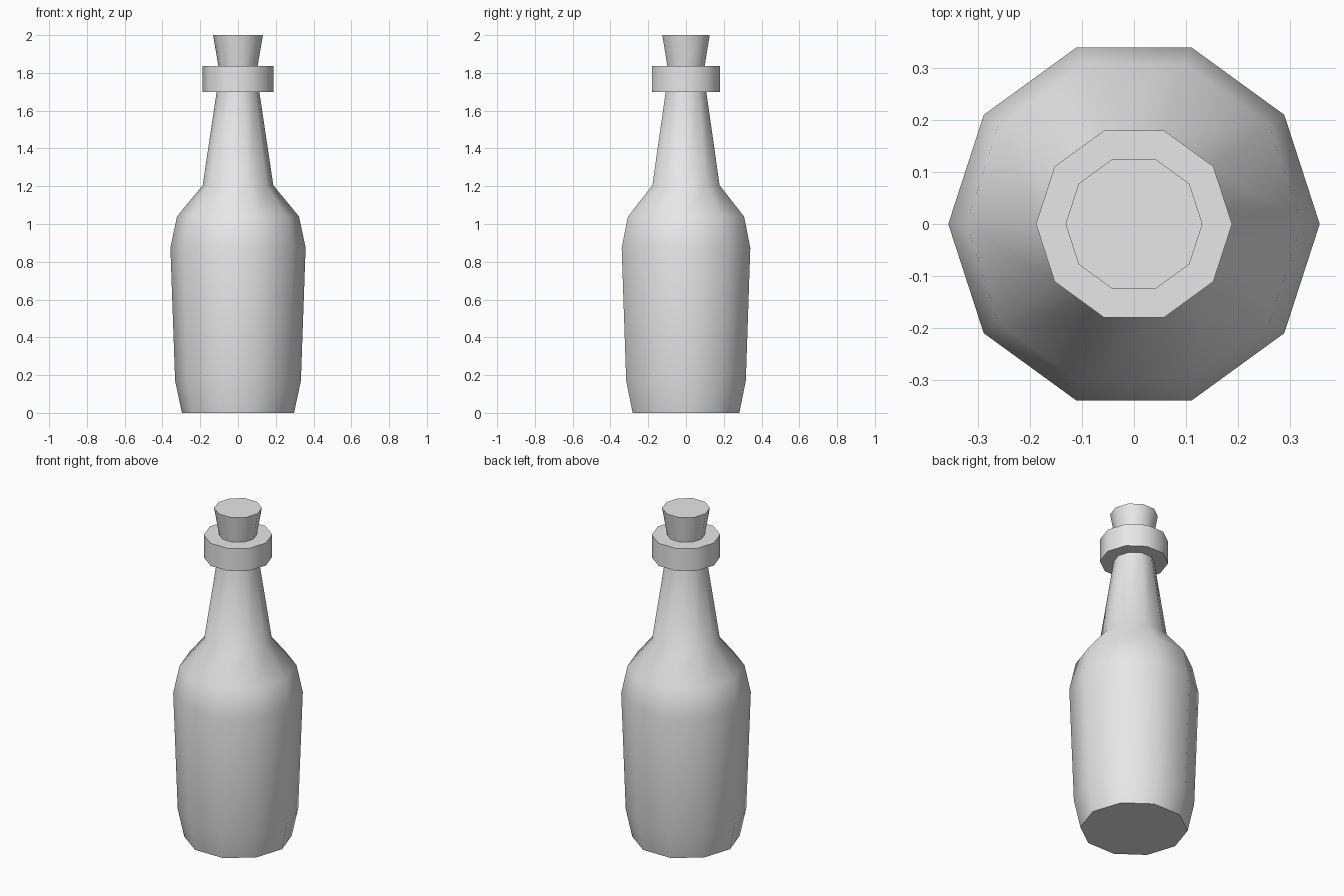
import bpy
import bmesh
from math import cos, sin, pi, radians

SIDES = 10

cube = bpy.data.objects.get("Cube")
if cube:
    bpy.data.objects.remove(cube, do_unlink=True)


def make_material(name, colour):
    mat = bpy.data.materials.new(name)
    mat.use_nodes = True
    mat.diffuse_color = colour
    mat.node_tree.nodes["Principled BSDF"].inputs["Base Color"].default_value = colour
    return mat


def lathe(name, profile, mat):
    """Turn a (radius, height) profile into a closed ten-sided solid."""
    bm = bmesh.new()
    rings = []
    for r, z in profile:
        angles = [2 * pi * i / SIDES for i in range(SIDES)]
        rings.append([bm.verts.new((r * cos(a), r * sin(a), z)) for a in angles])
    for low, high in zip(rings, rings[1:]):
        for i in range(SIDES):
            j = (i + 1) % SIDES
            bm.faces.new((low[i], low[j], high[j], high[i]))
    bm.faces.new(rings[0][::-1])
    bm.faces.new(rings[-1])
    mesh = bpy.data.meshes.new(name)
    bm.to_mesh(mesh)
    bm.free()
    mesh.materials.append(mat)
    obj = bpy.data.objects.new(name, mesh)
    bpy.context.collection.objects.link(obj)
    # Round the sides, keep the rims crisp
    bpy.ops.object.select_all(action="DESELECT")
    obj.select_set(True)
    bpy.context.view_layer.objects.active = obj
    bpy.ops.object.shade_smooth_by_angle(angle=radians(40))
    return obj


grey = make_material("plain grey", (0.8, 0.8, 0.8, 1))

# Body, shoulder and neck
lathe("bottle_body", [(0.297, 0), (0.333, 0.17), (0.358, 0.875), (0.323, 1.04),
                      (0.187, 1.205), (0.113, 1.70)], grey)
# Collar around the mouth
lathe("bottle_collar", [(0.189, 1.70), (0.189, 1.837)], grey)
# Tapered stopper
lathe("cork", [(0.104, 1.837), (0.132, 2.0)], grey)
